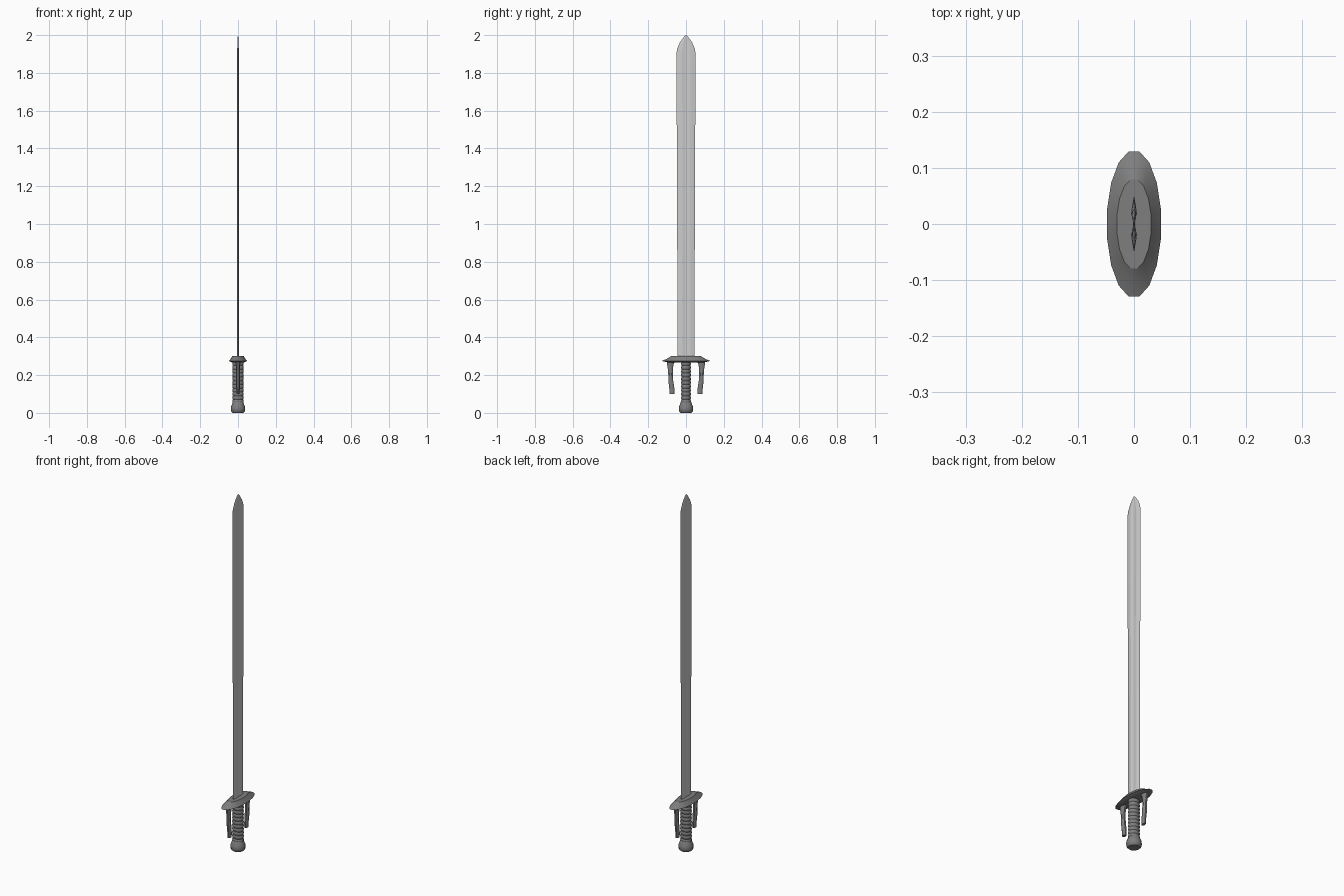
import bpy, bmesh, math

if "Cube" in bpy.data.objects:
    bpy.data.objects.remove(bpy.data.objects["Cube"])


def material(name, v):
    m = bpy.data.materials.new(name)
    m.diffuse_color = (v, v, v, 1)
    m.use_nodes = True
    m.node_tree.nodes["Principled BSDF"].inputs["Base Color"].default_value = m.diffuse_color
    return m


steel = material("blade_steel", .58)
dark = material("dark_iron", .21)


def loft(name, rings, mat, smooth=None):
    """Skin a list of equal-length closed rings and cap both ends."""
    bm = bmesh.new()
    vs = [[bm.verts.new(p) for p in ring] for ring in rings]
    n = len(vs[0])
    for a, b in zip(vs, vs[1:]):
        for i in range(n):
            j = (i + 1) % n
            bm.faces.new((a[i], a[j], b[j], b[i]))
    bm.faces.new(vs[0][::-1])
    bm.faces.new(vs[-1])
    bmesh.ops.recalc_face_normals(bm, faces=bm.faces)
    mesh = bpy.data.meshes.new(name)
    bm.to_mesh(mesh)
    bm.free()
    mesh.materials.append(mat)
    ob = bpy.data.objects.new(name, mesh)
    bpy.context.collection.objects.link(ob)
    if smooth:
        bpy.ops.object.select_all(action='DESELECT')
        ob.select_set(True)
        bpy.context.view_layer.objects.active = ob
        bpy.ops.object.shade_smooth_by_angle(angle=math.radians(smooth))
    return ob


def oval(rx, ry, z, n=16, cy=0.0):
    return [(rx * math.cos(2 * math.pi * (i + .5) / n),
             cy + ry * math.sin(2 * math.pi * (i + .5) / n), z) for i in range(n)]


# Blade: sharp edges, two rounded ridges and a shallow central fuller on each face
def blade_ring(w, t, z):
    half = [(0, w), (t * .8, w * .6), (t, w * .4), (t * .45, w * .12)]
    right = half + [(x, -y) for x, y in half[:0:-1]] + [(0, -w)]
    left = [(-x, y) for x, y in right[-2:0:-1]]
    return [(x, y, z) for x, y in right + left]


blade_stations = [(.0445, .005, .28), (.0465, .005, .92), (.049, .0048, 1.53),
                  (.051, .0045, 1.90), (.046, .004, 1.93), (.033, .003, 1.96),
                  (.016, .002, 1.985), (.001, .0004, 2.0)]
loft("blade", [blade_ring(*s) for s in blade_stations], steel)

# Oval guard: flared rim sloping up to a flat top, and a flat underside
loft("guard", [oval(.036, .10, .268), oval(.049, .132, .275),
               oval(.041, .106, .285), oval(.031, .081, .30)], dark, 30)

# Grip wrapped with evenly spaced shallow ribs
grip = []
for k in range(11):
    z = .05 + k * .02
    grip += [oval(.028, .0235, z), oval(.031, .0265, z + .007), oval(.031, .0265, z + .013)]
grip.append(oval(.028, .0235, .27))
loft("grip", grip, dark, 40)

# Rounded pommel
loft("pommel", [oval(r, r, z) for r, z in
                [(.029, 0), (.037, .008), (.039, .02), (.038, .032), (.033, .045), (.028, .058)]],
     dark, 40)

# Curved prongs hanging below the guard: centre y, half width, half depth, height
prong = [(.079, .025, .014, .274), (.083, .019, .013, .258), (.083, .0145, .012, .235),
         (.082, .013, .012, .205), (.081, .0135, .012, .175), (.077, .0145, .011, .145),
         (.074, .015, .010, .12), (.074, .014, .009, .10)]
for side, label in ((1, "right"), (-1, "left")):
    loft("prong_" + label, [oval(d, w, z, 8, side * y) for y, w, d, z in prong], dark, 40)
